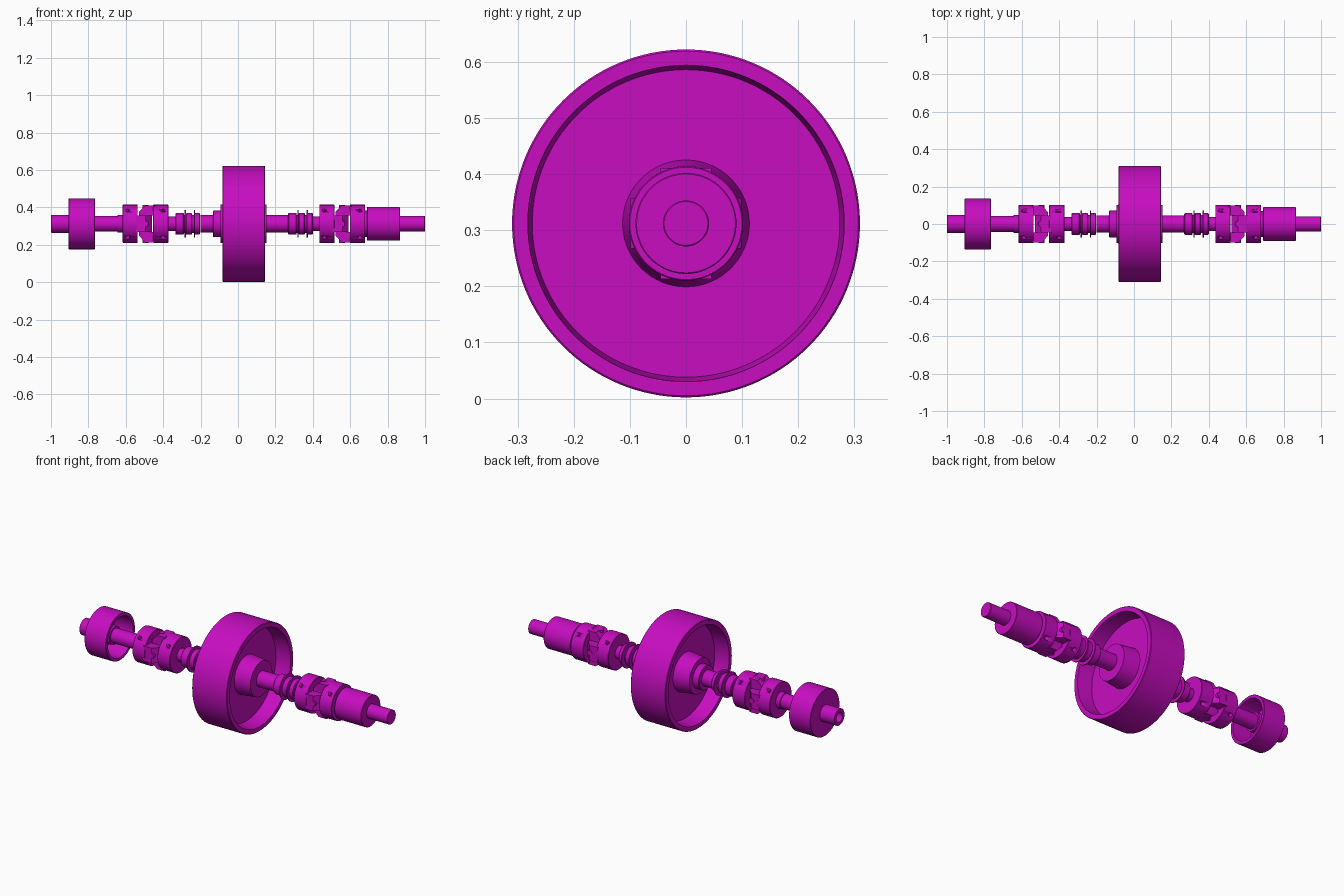
import bpy, bmesh, math
from mathutils import Matrix, Vector

cube = bpy.data.objects.get("Cube")
if cube:
    bpy.data.objects.remove(cube, do_unlink=True)

AXIS = 0.312  # height of the shaft line

mat = bpy.data.materials.new("magenta")
mat.use_nodes = True
COLOR = (0.57, 0.004, 0.53, 1)
mat.diffuse_color = COLOR
mat.node_tree.nodes["Principled BSDF"].inputs["Base Color"].default_value = COLOR


def finish(bm, name):
    bmesh.ops.recalc_face_normals(bm, faces=bm.faces)
    mesh = bpy.data.meshes.new(name)
    bm.to_mesh(mesh)
    bm.free()
    mesh.materials.append(mat)
    obj = bpy.data.objects.new(name, mesh)
    obj.location.z = AXIS
    bpy.context.collection.objects.link(obj)
    bpy.ops.object.select_all(action='DESELECT')
    obj.select_set(True)
    bpy.context.view_layer.objects.active = obj
    bpy.ops.object.shade_smooth_by_angle(angle=math.radians(25))
    return obj


def lathe(name, profile, segments=96):
    """Spin (x, radius) points about the shaft line."""
    bm = bmesh.new()
    verts = [bm.verts.new((x, 0, r)) for x, r in profile]
    edges = [bm.edges.new(pair) for pair in zip(verts, verts[1:])]
    bmesh.ops.spin(bm, geom=verts + edges, cent=(0, 0, 0), axis=(1, 0, 0),
                   angle=math.tau, steps=segments, use_duplicate=False)
    bmesh.ops.remove_doubles(bm, verts=bm.verts, dist=0.0002)
    return finish(bm, name)


def rod(name, x0, x1, r, bevel=0.0):
    return lathe(name, [(x0, 0), (x0, r - bevel), (x0 + bevel, r),
                        (x1 - bevel, r), (x1, r - bevel), (x1, 0)])


def prism(name, outline, width, turn):
    """Extrude an (x, radius) outline sideways, then turn it about the shaft."""
    bm = bmesh.new()
    face = bm.faces.new([bm.verts.new((x, -width / 2, r)) for x, r in outline])
    ext = bmesh.ops.extrude_face_region(bm, geom=[face])
    moved = [v for v in ext["geom"] if isinstance(v, bmesh.types.BMVert)]
    bmesh.ops.translate(bm, verts=moved, vec=(0, width, 0))
    bm.transform(Matrix.Rotation(turn, 4, 'X'))
    return finish(bm, name)


def drill(target, x, turn, r, radius, depth):
    """Cut a radial screw hole into a hub."""
    bm = bmesh.new()
    bmesh.ops.create_cone(bm, cap_ends=True, segments=20, radius1=r, radius2=r, depth=depth)
    bm.transform(Matrix.Rotation(turn, 4, 'X') @ Matrix.Translation((x, 0, radius)))
    cutter = finish(bm, "screw_hole_cutter")
    cutter.hide_render = True
    cutter.hide_set(True)
    mod = target.modifiers.new("screw_hole", 'BOOLEAN')
    mod.operation = 'DIFFERENCE'
    mod.object = cutter
    bpy.context.view_layer.objects.active = target
    bpy.ops.object.modifier_apply(modifier=mod.name)
    bpy.data.objects.remove(cutter, do_unlink=True)


# Large wheel: deep rim, thin web and tapered hub
lathe("wheel", [
    (-0.093, 0.0), (-0.093, 0.102), (0.005, 0.113), (0.005, 0.274),
    (-0.083, 0.282), (-0.083, 0.307), (-0.08, 0.31), (0.141, 0.31),
    (0.144, 0.307), (0.144, 0.282), (0.055, 0.274), (0.055, 0.113),
    (0.152, 0.102), (0.152, 0.0)], 128)
rod("wheel_boss", -0.134, -0.09, 0.071, 0.003)

# Shafts
rod("left_main_shaft", -0.20, -0.09, 0.046)
rod("right_main_shaft", 0.14, 0.28, 0.046)
rod("left_link_shaft", -0.375, -0.33, 0.038)
rod("right_link_shaft", 0.39, 0.44, 0.038)
rod("left_drum_shaft", -0.90, -0.61, 0.042)
rod("drum_shaft_collar", -0.645, -0.615, 0.047, 0.002)
rod("right_sleeve_shaft", 0.67, 0.70, 0.07)
rod("right_end_shaft", 0.86, 1.0, 0.041, 0.002)
rod("right_sleeve", 0.69, 0.865, 0.09, 0.002)
lathe("left_end_shaft", [(-0.96, 0), (-0.96, 0.028), (-1.0, 0.028), (-1.0, 0.046),
                         (-0.998, 0.048), (-0.89, 0.048), (-0.89, 0)])

# Small drum, open toward the wheel
lathe("small_drum", [
    (-0.905, 0), (-0.905, 0.134), (-0.903, 0.136), (-0.767, 0.136), (-0.765, 0.134),
    (-0.765, 0.118), (-0.885, 0.116), (-0.885, 0.056), (-0.80, 0.053), (-0.80, 0)])

# Ribbed connectors beside the wheel
for side, start in (("left", -0.335), ("right", 0.268)):
    rod(side + "_connector_core", start, start + 0.132, 0.048)
    for i, (a, b) in enumerate(((0, 0.046), (0.056, 0.09), (0.099, 0.132))):
        rod(f"{side}_connector_band_{i + 1}", start + a, start + b, 0.058, 0.004)
    for i, a in enumerate((0.05, 0.099)):
        rod(f"{side}_connector_flange_{i + 1}", start + a, start + a + 0.006, 0.073)


# Universal couplings: two hubs with crossed pairs of chamfered lugs
def coupling(side, start):
    a, b, end = start + 0.081, start + 0.163, start + 0.245
    hubs = [rod(side + "_coupling_outer_hub", start, a, 0.102, 0.002),
            rod(side + "_coupling_inner_hub", b, end, 0.102, 0.002)]
    for hub, x, turn in ((hubs[0], start + 0.027, 0.8), (hubs[1], b + 0.053, 0.8)):
        for k in range(4):
            drill(hub, x, turn + k * math.pi / 2, 0.011, 0.1, 0.05)
    for k in range(2):
        flip = k * math.pi
        prism(f"{side}_coupling_outer_lug_{k + 1}",
              [(a - 0.01, 0.045), (a - 0.01, 0.099), (a + 0.042, 0.099),
               (b - 0.006, 0.064), (b - 0.006, 0.045)], 0.09, math.pi / 2 + flip)
        prism(f"{side}_coupling_inner_lug_{k + 1}",
              [(b + 0.01, 0.045), (b + 0.01, 0.099), (b - 0.042, 0.099),
               (a + 0.006, 0.064), (a + 0.006, 0.045)], 0.09, flip)
    # Cross block and its pins
    mid = (a + b) / 2
    prism(side + "_coupling_cross",
          [(mid - 0.034, -0.046), (mid + 0.034, -0.046),
           (mid + 0.034, 0.046), (mid - 0.034, 0.046)], 0.092, 0)
    for k in range(2):
        bm = bmesh.new()
        bmesh.ops.create_cone(bm, cap_ends=True, segments=24, radius1=0.016,
                              radius2=0.016, depth=0.203)
        bm.transform(Matrix.Translation(Vector((mid, 0, 0)))
                     @ Matrix.Rotation(k * math.pi / 2, 4, 'X'))
        finish(bm, f"{side}_coupling_pin_{k + 1}")


coupling("left", -0.617)
coupling("right", 0.435)
